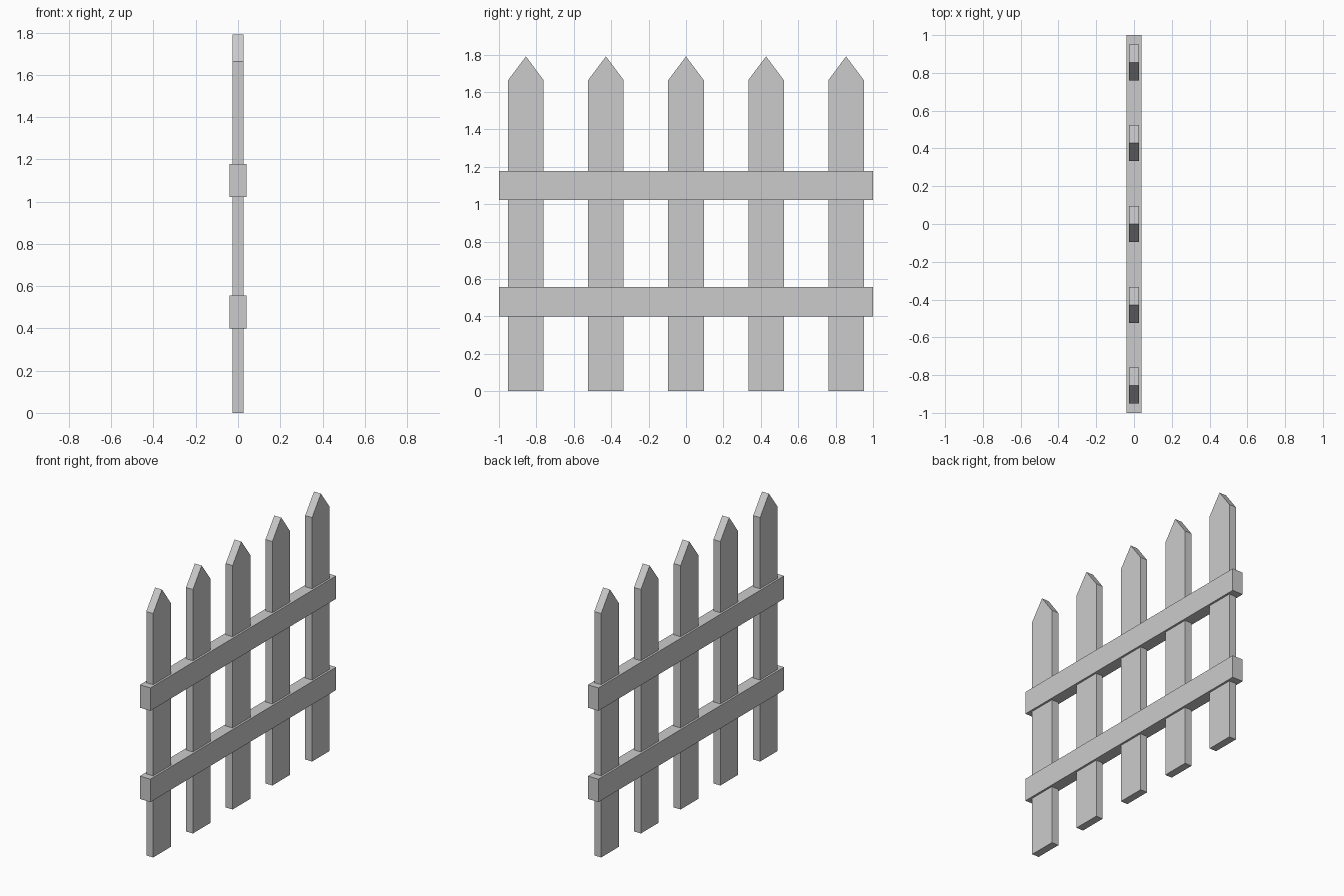
import bpy
import bmesh

if "Cube" in bpy.data.objects:
    bpy.data.objects.remove(bpy.data.objects["Cube"])

PICKET_SPACING = 0.428


def extruded_board(name, profile, thickness, y=0.0):
    """Extrude a closed (y, z) profile along x, centred on x = 0."""
    bm = bmesh.new()
    verts = [bm.verts.new((-thickness / 2, py, pz)) for py, pz in profile]
    face = bm.faces.new(verts)
    result = bmesh.ops.extrude_face_region(bm, geom=[face], use_keep_orig=True)
    moved = [v for v in result["geom"] if isinstance(v, bmesh.types.BMVert)]
    bmesh.ops.translate(bm, verts=moved, vec=(thickness, 0, 0))
    bmesh.ops.recalc_face_normals(bm, faces=bm.faces)
    mesh = bpy.data.meshes.new(name)
    bm.to_mesh(mesh)
    bm.free()
    obj = bpy.data.objects.new(name, mesh)
    obj.location.y = y
    bpy.context.collection.objects.link(obj)
    return obj


# Pointed pickets
w = 0.095
picket = [(-w, 0), (w, 0), (w, 1.663), (0, 1.79), (-w, 1.663)]
for i in range(5):
    extruded_board(f"picket_{i + 1}", picket, 0.052, (i - 2) * PICKET_SPACING)

# Horizontal rails, thicker than the pickets that pass through them
for name, z0, z1 in (("lower_rail", 0.40, 0.556), ("upper_rail", 1.022, 1.178)):
    extruded_board(name, [(-1, z0), (1, z0), (1, z1), (-1, z1)], 0.08)
